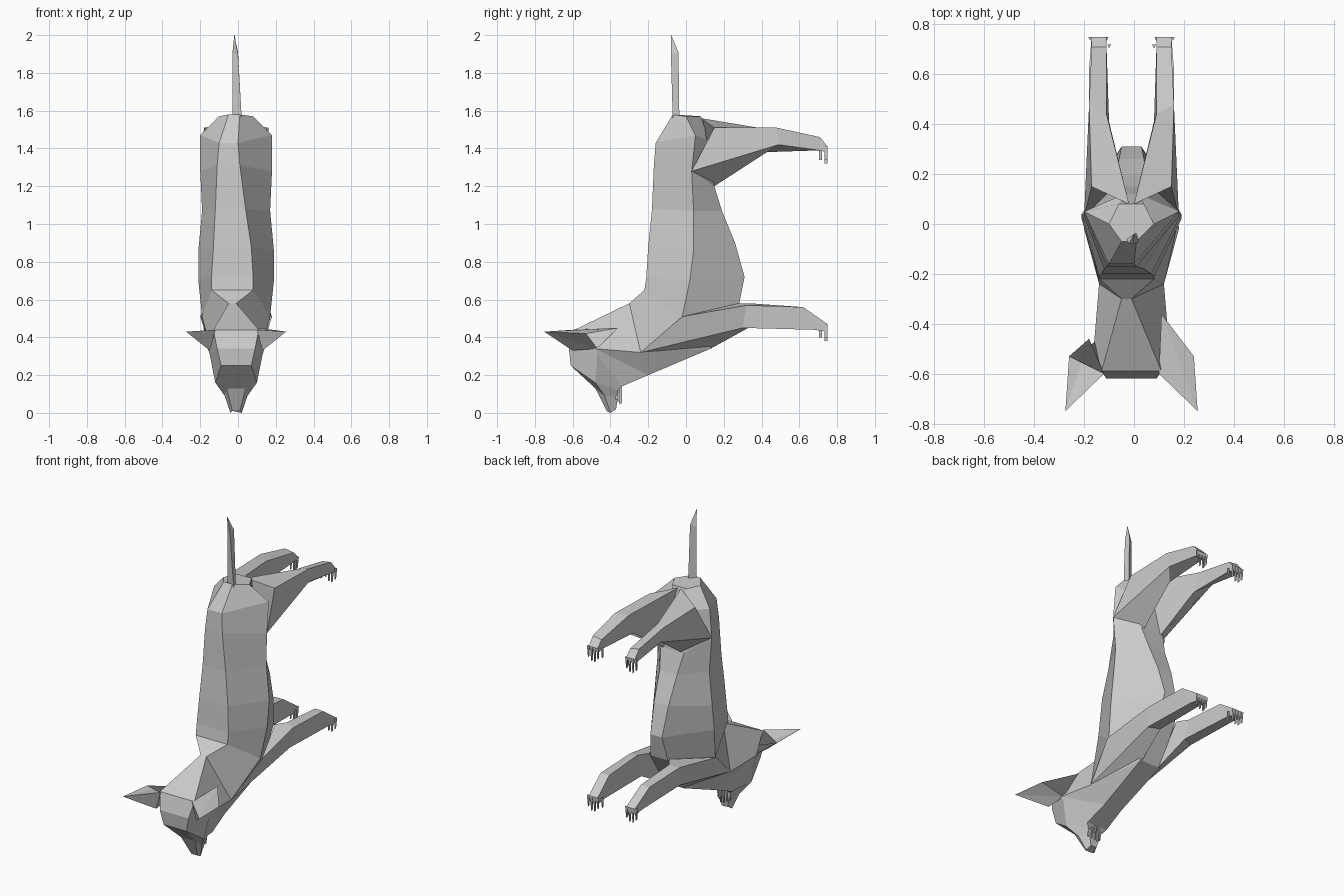
import bpy, bmesh
from mathutils import Vector

cube = bpy.data.objects.get("Cube")
if cube:
    bpy.data.objects.remove(cube, do_unlink=True)

UNIT = 0.01      # all coordinates below are in hundredths
MIDLINE = -1     # the animal stands slightly off centre

grey = bpy.data.materials.new("plain grey")
grey.use_nodes = True
colour = (0.6, 0.6, 0.6, 1)
grey.diffuse_color = colour
grey.node_tree.nodes["Principled BSDF"].inputs["Base Color"].default_value = colour


def finish(bm, name):
    """Turn a bmesh into a flat-shaded grey object."""
    bmesh.ops.recalc_face_normals(bm, faces=bm.faces)
    mesh = bpy.data.meshes.new(name)
    bm.to_mesh(mesh)
    bm.free()
    mesh.materials.append(grey)
    obj = bpy.data.objects.new(name, mesh)
    bpy.context.collection.objects.link(obj)


def add_loft(bm, rings):
    """Skin a closed tube through rings of equal point count."""
    loops = [[bm.verts.new(Vector(p) * UNIT) for p in ring] for ring in rings]
    for a, b in zip(loops, loops[1:]):
        for i in range(len(a)):
            j = (i + 1) % len(a)
            bm.faces.new((a[i], a[j], b[j], b[i]))
    bm.faces.new(loops[0])
    bm.faces.new(loops[-1])


def loft(name, rings):
    bm = bmesh.new()
    add_loft(bm, rings)
    finish(bm, name)


def flip(point, side):
    x, y, z = point
    return (MIDLINE + side * x, y, z)


def six_sided(lean, back, flank, belly):
    """Mirror three points into a hexagonal section; lean shifts the back edge."""
    half = [back, flank, belly]
    ring = [flip(p, 1) for p in half] + [flip(p, -1) for p in reversed(half)]
    for i in (0, -1):
        x, y, z = ring[i]
        ring[i] = (x + lean, y, z)
    return ring


# Torso, from rump down to shoulders
chest = six_sided(-2, (11, -22, 65), (18, -2, 51), (6, 28, 57))
neck = six_sided(-2, (2, -30, 58), (13, -24, 32), (7, 13, 34))
loft("torso", [
    six_sided(-1, (3, -7, 158), (9, 0, 157), (5, 8, 157)),
    six_sided(-4, (5, -16, 143), (19, 5, 147), (3, 12, 144)),
    six_sided(-4, (6, -17, 131), (19, 3, 128), (8, 15, 120)),
    six_sided(-3, (8, -18, 108), (18, 4, 107), (6, 19, 107)),
    six_sided(-2, (10, -20, 88), (20, 4, 86), (5, 26, 90)),
    six_sided(-2, (11, -21, 72), (20, 2, 70), (4, 31, 72)),
    chest, neck])

# Neck and head, tapering to the nose
loft("head", [
    chest, neck,
    six_sided(0, (12, -59, 44), (15, -48, 34), (6, -20, 20)),
    six_sided(0, (10, -62, 34), (14, -47, 31), (7, -34, 14)),
    six_sided(0, (8, -61, 25), (11, -48, 16), (5, -36, 12)),
    six_sided(0, (5, -48, 13), (6, -43, 9), (4, -36, 9)),
    six_sided(0, (2, -42, 1), (3, -40, 0), (2, -37, 2))])

# Tail
loft("tail", [
    [(-3, -6, 155), (2, -7, 155), (1, -3.5, 155)],
    [(-3, -6, 190), (0, -8, 190), (0, -4, 191)],
    [(-2, -8, 200), (-1.8, -8, 200), (-1.9, -7.8, 200)]])

# Leg sections: outer top, inner top, inner bottom, outer bottom
hind_leg = [
    [(16, 15, 151), (1, 8, 156), (6, 15, 120), (19, 3, 128)],
    [(17, 48, 151), (10, 44, 150), (9, 41, 138), (16, 49, 142)],
    [(16, 71, 146), (10, 71, 145), (10, 71, 139), (16, 71, 139)],
    [(16, 75, 141), (10, 75, 141), (10, 74, 138), (16, 74, 138)]]
front_leg = [
    [(19, -2, 51), (7, 28, 58), (6, 13, 34), (13, -24, 32)],
    [(17, 32, 57), (11, 34, 58), (9, 33, 45), (16, 30, 45)],
    [(17, 62, 56), (11, 62, 56), (10, 68, 44), (16, 68, 44)],
    [(16, 75, 47), (10, 75, 47), (10, 74, 43), (16, 74, 43)]]


def spike(bm, x, y, z, length, width):
    """Add a three-sided spike hanging down from a point."""
    base = [(x - width, y, z), (x + width, y, z), (x, y - 2 * width, z)]
    tip = [(x + (px - x) / 9, y, z - length) for px, y, _ in base]
    add_loft(bm, [base, tip])


# The two ears meet the crown at different places
ear_rear = {"left": (12, -36, 45), "right": (17, -46, 41)}

for word, side in (("left", 1), ("right", -1)):
    for part, sections in (("hind", hind_leg), ("front", front_leg)):
        loft(f"{word}_{part}_leg", [[flip(p, side) for p in s] for s in sections])
        # Four front claws and one inner claw per paw
        paw_top = sections[-1][0][2]
        claws = bmesh.new()
        for k in range(4):
            x, y, z = flip((10 + 2.2 * k, 75, paw_top), side)
            spike(claws, x, y, z, 9 if k in (1, 2) else 7, 0.8)
        x, y, z = flip((9, 72, paw_top - 1), side)
        spike(claws, x, y, z, 6, 0.8)
        finish(claws, f"{word}_{part}_claws")

    # Ear: broad wedge from the crown out to a forward tip
    root = [(11, -60, 44), ear_rear[word], (25, -53, 42), (14, -47, 34), (14, -60, 33)]
    point = [(26.5, -75, 43)] * len(root)
    loft(f"{word}_ear", [[flip(p, side) for p in ring] for ring in (root, point)])

    # Teeth beneath the jaw
    teeth = bmesh.new()
    for k in range(3):
        x, y, z = flip((1 + 1.6 * k, -34 - k, 14), side)
        spike(teeth, x, y, z, 9 - k, 0.7)
    finish(teeth, f"{word}_teeth")
